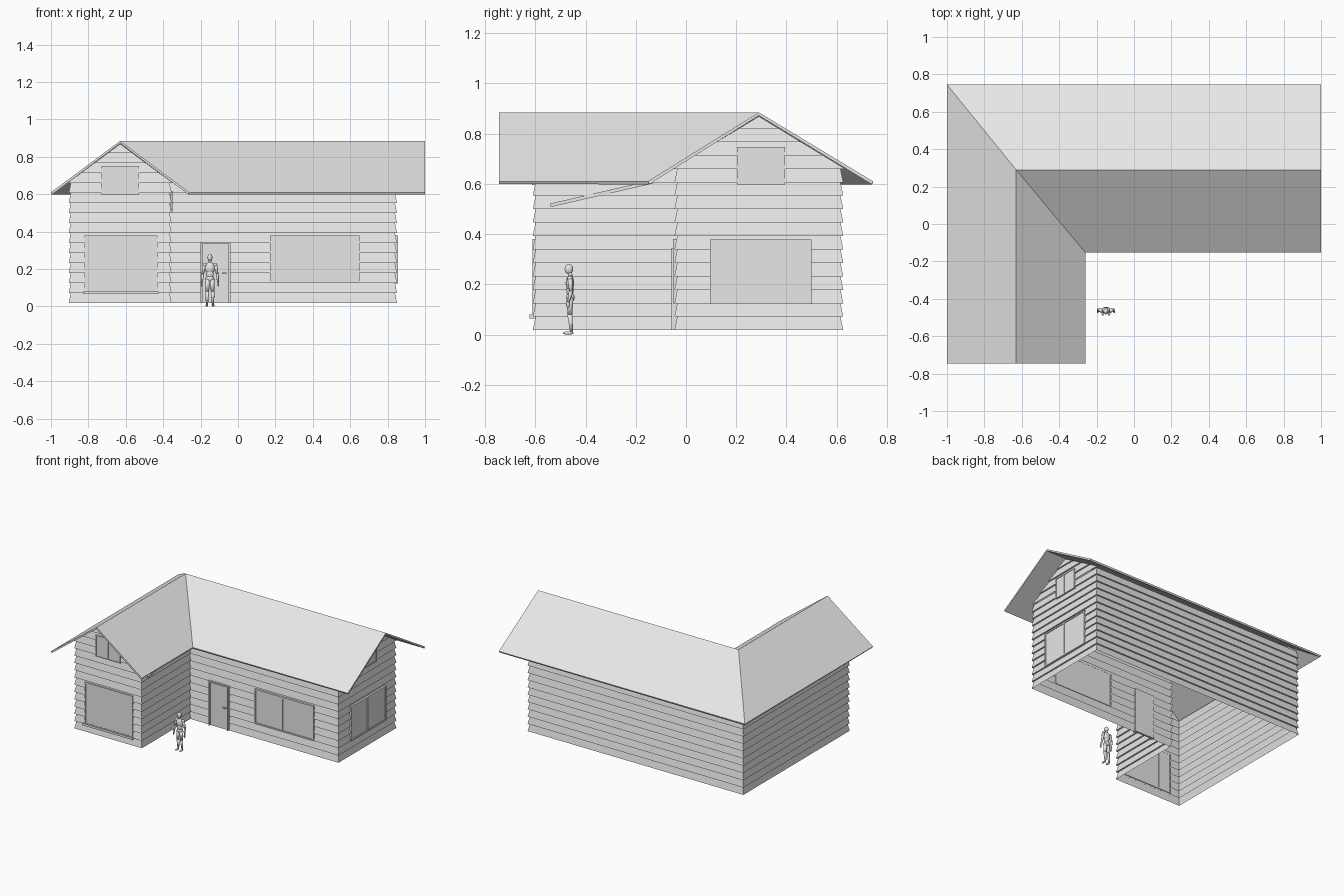
import bpy, bmesh, math
from mathutils import Vector, Matrix

if "Cube" in bpy.data.objects:
    bpy.data.objects.remove(bpy.data.objects["Cube"])

grey = bpy.data.materials.new("light grey")
grey.diffuse_color = (0.8, 0.8, 0.8, 1)
grey.use_nodes = True
grey.node_tree.nodes["Principled BSDF"].inputs["Base Color"].default_value = grey.diffuse_color


def finish(name, bm, smooth=False):
    me = bpy.data.meshes.new(name)
    bm.to_mesh(me)
    bm.free()
    me.materials.append(grey)
    ob = bpy.data.objects.new(name, me)
    bpy.context.collection.objects.link(ob)
    if smooth:
        for p in me.polygons:
            p.use_smooth = True
    return ob


def add_box(bm, lo, hi):
    lo, hi = Vector(lo), Vector(hi)
    m = Matrix.Translation((lo + hi) / 2) @ Matrix.Diagonal((*(hi - lo), 1))
    bmesh.ops.create_cube(bm, size=1, matrix=m)


# main dimensions
WX, MY = -0.63, 0.29            # ridge lines of wing and main block
WH, MH = 0.275, 0.336           # half widths of the walls, outside
RIDGE, EAVE = 0.885, 0.61
WE, ME = 0.37, 0.453            # half widths of the roof
TOOTH, Z0, STEP = 0.011, 0.018, 0.0535
FRONT, RIGHT = -0.61, 0.85      # gable wall planes

# roof: four folded slopes with hip and valley
bm = bmesh.new()
V = lambda x, y, z: bm.verts.new((x, y, z))
fl, fm, fr = V(-1, -0.745, EAVE), V(WX, -0.745, RIDGE), V(WX + WE, -0.745, EAVE)
hip, peak, valley = V(-1, 0.745, EAVE), V(WX, MY, RIDGE), V(WX + WE, MY - ME + 0.01, EAVE)
rb, rm, rf = V(1, 0.745, EAVE), V(1, MY, RIDGE), V(1, MY - ME + 0.01, EAVE)
for f in ((fl, fm, peak, hip), (fm, fr, valley, peak), (hip, peak, rm, rb), (peak, valley, rf, rm)):
    bm.faces.new(f)
bmesh.ops.recalc_face_normals(bm, faces=bm.faces)
if sum(f.normal.z for f in bm.faces) < 0:
    bmesh.ops.reverse_faces(bm, faces=bm.faces)
roof = finish("roof", bm)
mod = roof.modifiers.new("thickness", 'SOLIDIFY')
mod.thickness, mod.offset = 0.013, -1

# clapboard walls: stepped rings around the L-shaped plan
def plan(o):
    o -= TOOTH
    l, r, wr = WX - WH - o, RIGHT + o, WX + WH + o
    f, b, mf = FRONT - o, MY + MH + o, MY - MH - o
    return [(l, f), (wr, f), (wr, mf), (r, mf), (r, b), (l, b)]


bm = bmesh.new()
rings = []
for i in range(12):
    for o, z in ((TOOTH, Z0 + i * STEP), (0, Z0 + (i + 1) * STEP)):
        rings.append([bm.verts.new((x, y, z)) for x, y in plan(o)])
for a, b in zip(rings, rings[1:]):
    for k in range(6):
        n = (k + 1) % 6
        bm.faces.new((a[k], a[n], b[n], b[k]))
finish("clapboard_walls", bm)


# clapboards in the gables, narrowing to the ridge
def gable(name, half_eave, place):
    bm = bmesh.new()
    slope = (RIDGE - EAVE) / half_eave
    top = RIDGE - 0.016
    z = Z0 + 12 * STEP
    prev = None
    while z < top:
        z2 = min(z + STEP, top - 0.0005)
        rows = []
        for o, zz in ((0, z), (-TOOTH, z2)):
            w = (top - zz) / slope
            rows.append([bm.verts.new(place(s * w, o, zz)) for s in (-1, 1)])
        bm.faces.new((rows[0][0], rows[0][1], rows[1][1], rows[1][0]))
        if prev:
            bm.faces.new((prev[0], prev[1], rows[0][1], rows[0][0]))
        prev = rows[1]
        z += STEP
    finish(name, bm)


gable("front_gable", WE, lambda a, o, z: (WX + a, FRONT - o, z))
gable("right_gable", ME, lambda a, o, z: (RIGHT + o, MY + a, z))


# windows and door: bars and panes placed on a wall
def wall_box(bm, side, plane, a0, a1, z0, z1, d0, d1):
    if side == "front":
        add_box(bm, (a0, plane - d1, z0), (a1, plane - d0, z1))
    else:
        add_box(bm, (plane + d0, a0, z0), (plane + d1, a1, z1))


def window(name, side, plane, a0, a1, z0, z1, splits, out=0.006, w=0.010):
    bm = bmesh.new()
    wall_box(bm, side, plane, a0, a1, z0, z1, -0.014, 0.001)
    finish(name + "_glass", bm)
    bm = bmesh.new()
    for a in (a0, a1 - w, *[s - w / 2 for s in splits]):
        wall_box(bm, side, plane, a, a + w, z0, z1, -0.015, out)
    for z in (z0, z1 - w):
        wall_box(bm, side, plane, a0, a1, z, z + w, -0.015, out)
    finish(name + "_frame", bm)


MAINF = MY - MH
window("main_window", "front", MAINF, 0.17, 0.65, 0.125, 0.38, [0.395])
window("right_window", "right", RIGHT, 0.095, 0.50, 0.123, 0.378, [0.29])
window("wing_window", "front", FRONT, -0.82, -0.43, 0.075, 0.38, [-0.72, -0.53], 0.002)
window("wing_attic_window", "front", FRONT, -0.73, -0.53, 0.595, 0.75, [WX], 0.003, 0.006)
window("right_attic_window", "right", RIGHT, 0.204, 0.395, 0.597, 0.747, [MY], 0.003, 0.006)

bm = bmesh.new()
wall_box(bm, "front", FRONT, -0.83, -0.425, 0.065, 0.08, -0.01, 0.012)
finish("window_sill", bm)

bm = bmesh.new()
wall_box(bm, "front", MAINF, -0.2, -0.04, Z0, 0.345, -0.014, 0.001)
finish("door", bm)
bm = bmesh.new()
for a in (-0.2, -0.05):
    wall_box(bm, "front", MAINF, a, a + 0.01, Z0, 0.345, -0.014, 0.012)
wall_box(bm, "front", MAINF, -0.2, -0.04, 0.335, 0.345, -0.014, 0.012)
finish("door_frame", bm)
bm = bmesh.new()
wall_box(bm, "front", MAINF, -0.085, -0.062, 0.173, 0.18, 0.0, 0.012)
finish("door_handle", bm)

# slanted board under the wing eave
bm = bmesh.new()
add_box(bm, (-0.006, -0.21, -0.007), (0.004, 0.21, 0.007))
bm.transform(Matrix.Translation((WX + WH, -0.335, 0.562)) @ Matrix.Rotation(math.radians(13), 4, 'X'))
finish("slanted_board", bm)

# standing figure for scale
bm = bmesh.new()


def ball(c, r):
    m = Matrix.Translation(c) @ Matrix.Diagonal((*r, 1))
    bmesh.ops.create_uvsphere(bm, u_segments=16, v_segments=10, radius=1, matrix=m)


def limb(p, q, r1, r2):
    p, q = Vector(p), Vector(q)
    rot = (q - p).to_track_quat('Z', 'Y').to_matrix().to_4x4()
    bmesh.ops.create_cone(bm, cap_ends=True, segments=12, radius1=r1, radius2=r2,
                          depth=(q - p).length, matrix=Matrix.Translation((p + q) / 2) @ rot)
    ball(q, (r2, r2, r2))


ball((0, -0.004, 0.261), (0.013, 0.017, 0.02))
limb((0, 0.002, 0.222), (0, 0, 0.25), 0.009, 0.008)
ball((0, 0, 0.205), (0.027, 0.017, 0.032))
ball((0, 0, 0.175), (0.02, 0.014, 0.03))
ball((0, 0.002, 0.148), (0.023, 0.017, 0.02))
for s in (-1, 1):
    ball((s * 0.028, 0, 0.222), (0.011, 0.011, 0.011))
    limb((s * 0.029, 0, 0.222), (s * 0.039, 0.004, 0.172), 0.010, 0.007)
    limb((s * 0.039, 0.004, 0.172), (s * 0.043, -0.006, 0.132), 0.008, 0.005)
    ball((s * 0.044, -0.008, 0.12), (0.005, 0.007, 0.013))
    limb((s * 0.012, 0, 0.145), (s * 0.014, 0, 0.08), 0.014, 0.009)
    limb((s * 0.014, 0, 0.08), (s * 0.016, 0.006, 0.014), 0.0105, 0.006)
    ball((s * 0.017, -0.007, 0.0065), (0.008, 0.021, 0.0065))
bm.transform(Matrix.Translation((-0.15, -0.462, 0)))
finish("standing_figure", bm, True)
